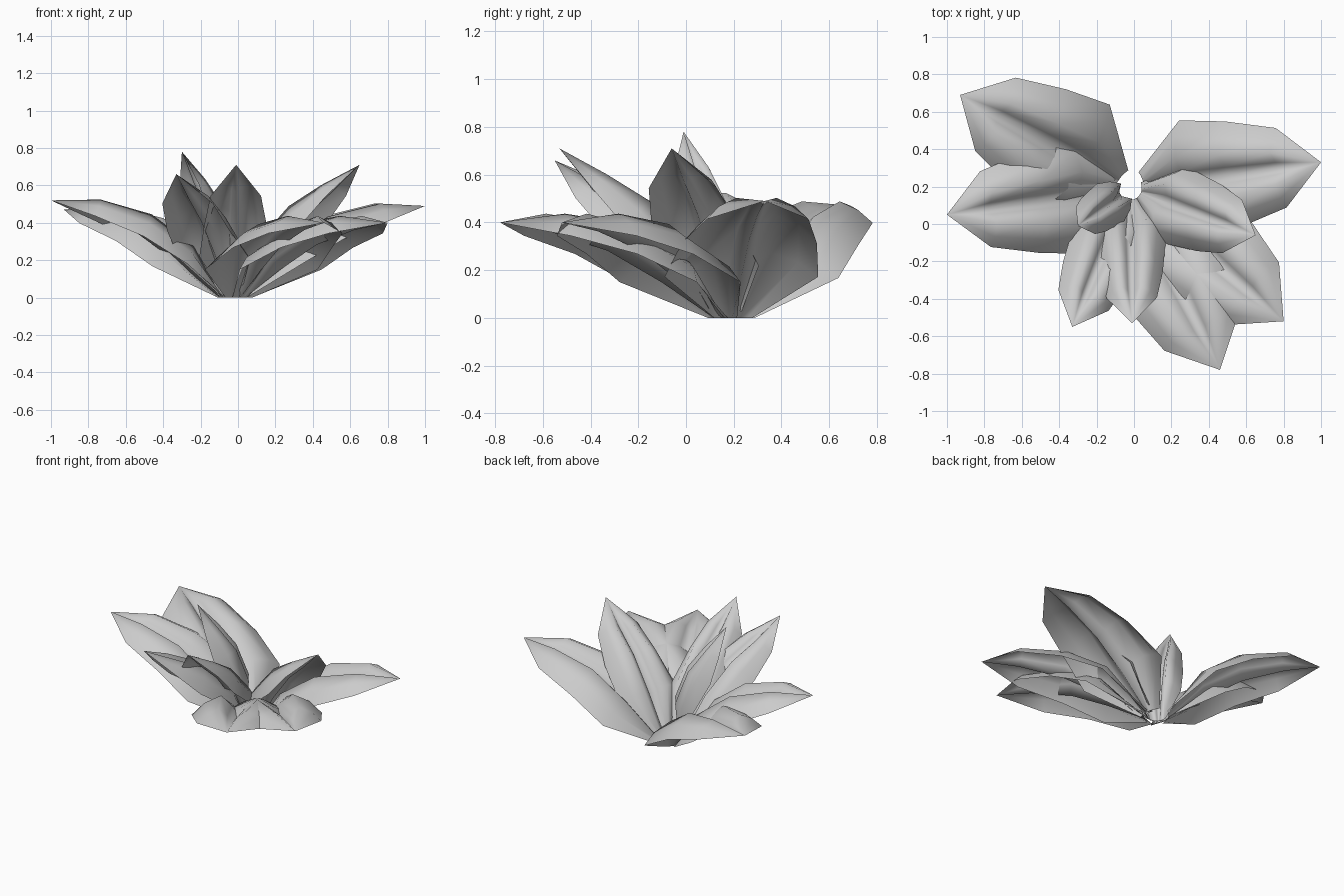
import bpy
from mathutils import Vector

if "Cube" in bpy.data.objects:
    bpy.data.objects.remove(bpy.data.objects["Cube"])

CENTRE = Vector((-0.02, 0.19, 0))
UP = Vector((0, 0, 1))

# stations along a leaf: (fraction, width factor, edge lift, ridge lift, midrib lift)
OUTER = [(0.27, 1.0, 0.045, 0.16, 0.045), (0.53, 0.88, 0.06, 0.195, 0.075),
         (0.79, 0.66, 0.03, 0.13, 0.05)]
INNER = [(0.30, 1.0, 0.01, 0.125, 0.03), (0.57, 0.88, -0.025, 0.125, 0.04),
         (0.78, 0.71, -0.015, 0.07, 0.015)]


def leaf(name, tip, half_width, base_half, offset, stations):
    """Thin folded leaf from the crown ring out to its tip."""
    tip = Vector(tip)
    out = Vector((tip.x - CENTRE.x, tip.y - CENTRE.y, 0)).normalized()
    side = UP.cross(out)
    base = CENTRE + out * offset
    chord = tip - base
    normal = chord.normalized().cross(side)
    if normal.z < 0:
        normal.negate()
    cols = (-1, -0.75, -0.4, -0.15, 0, 0.15, 0.4, 0.75, 1)
    verts, faces = [], []
    # base row sits flat on the ground, bent slightly round the ring
    for v in cols:
        verts.append(base + side * v * base_half + out * 0.02 * (0.3 - v * v))
    # arched rows with a midrib valley
    for f, w, edge, ridge, mid in stations:
        lifts = {1: edge, 0.75: edge + (ridge - edge) * 0.6, 0.4: ridge,
                 0.15: mid + (ridge - mid) * 0.5, 0: mid}
        for v in cols:
            verts.append(base + chord * f + side * v * half_width * w + normal * lifts[abs(v)])
    n = len(cols)
    for r in range(len(stations)):
        for c in range(n - 1):
            i = r * n + c
            faces.append((i, i + n, i + n + 1, i + 1))
    verts.append(tip)
    last = len(stations) * n
    for c in range(n - 1):
        faces.append((last + c, len(verts) - 1, last + c + 1))
    me = bpy.data.meshes.new(name)
    me.from_pydata([tuple(p) for p in verts], [], faces)
    me.polygons.foreach_set("use_smooth", [True] * len(me.polygons))
    me.update()
    bpy.context.collection.objects.link(bpy.data.objects.new(name, me))


# broad, low outer leaves
for i, (tip, w) in enumerate([
    ((-0.93, 0.69, 0.47), 0.34),
    ((-1.00, 0.05, 0.52), 0.31),
    ((1.00, 0.33, 0.49), 0.325),
    ((0.80, -0.52, 0.40), 0.335),
    ((0.46, -0.78, 0.40), 0.335),
]):
    leaf(f"outer_leaf_{i + 1}", tip, w, 0.08, 0.07, OUTER)

# narrower, steeper inner leaves
for i, (tip, w) in enumerate([
    ((0.65, -0.06, 0.71), 0.215),
    ((-0.33, -0.55, 0.66), 0.205),
    ((-0.01, -0.53, 0.71), 0.19),
    ((-0.30, -0.01, 0.78), 0.125),
]):
    leaf(f"inner_leaf_{i + 1}", tip, w, 0.05, 0.055, INNER)
